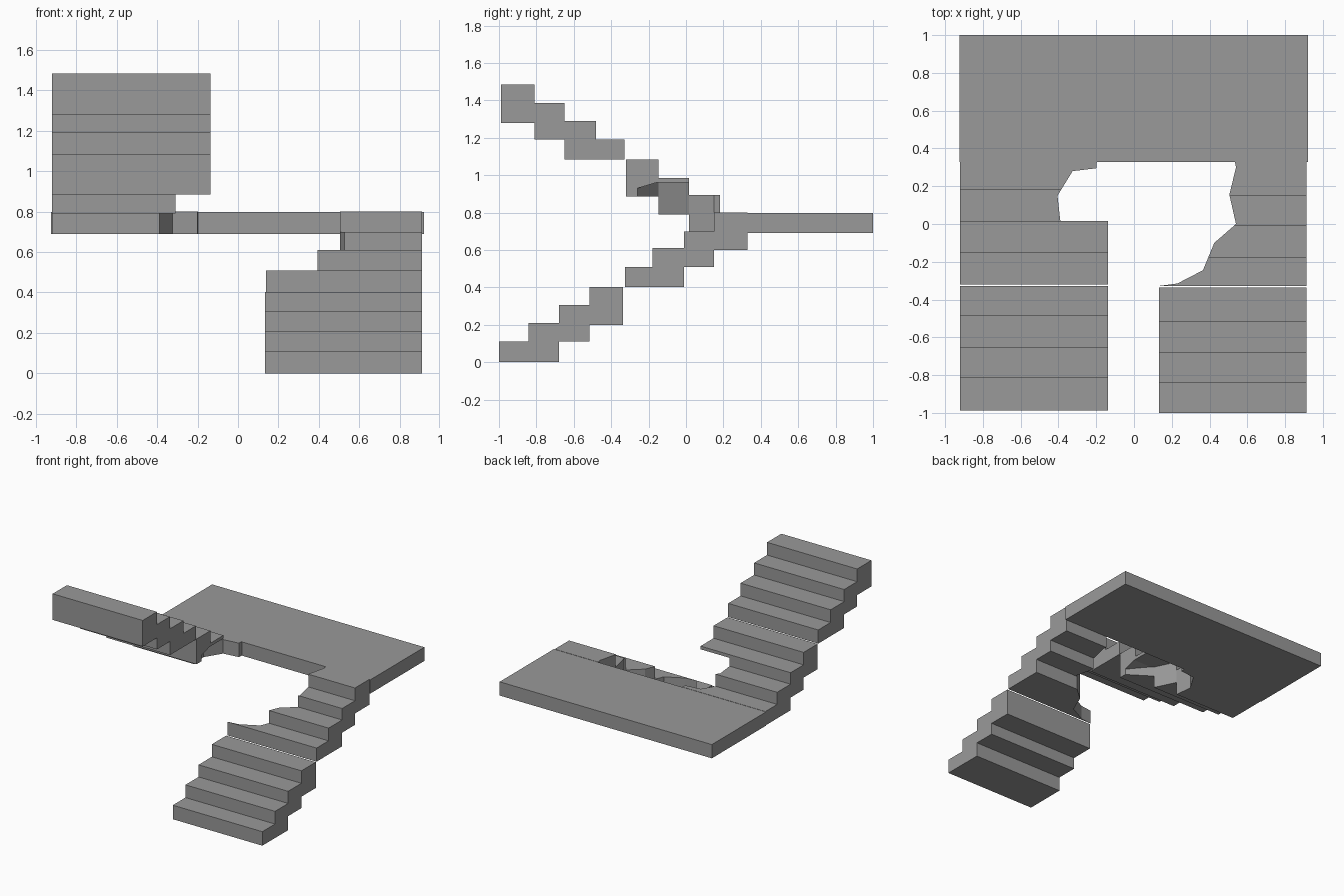
import bpy
import bmesh
from mathutils import Vector

cube = bpy.data.objects.get("Cube")
if cube:
    bpy.data.objects.remove(cube, do_unlink=True)

# Single concrete colour
concrete = bpy.data.materials.new("concrete_grey")
concrete.use_nodes = True
grey = (0.32, 0.32, 0.32, 1)
concrete.diffuse_color = grey
concrete.node_tree.nodes["Principled BSDF"].inputs["Base Color"].default_value = grey


def prism(name, outline, direction, trim=None):
    """Extrude a closed 3D outline along a direction, optionally trimmed by a plane."""
    bm = bmesh.new()
    face = bm.faces.new([bm.verts.new(p) for p in outline])
    ext = bmesh.ops.extrude_face_region(bm, geom=[face], use_keep_orig=True)
    moved = [g for g in ext["geom"] if isinstance(g, bmesh.types.BMVert)]
    bmesh.ops.translate(bm, verts=moved, vec=direction)
    if trim:
        bmesh.ops.bisect_plane(bm, geom=bm.verts[:] + bm.edges[:] + bm.faces[:],
                               plane_co=trim[0], plane_no=trim[1], clear_outer=True)
        bmesh.ops.holes_fill(bm, edges=bm.edges[:], sides=0)
    bmesh.ops.recalc_face_normals(bm, faces=bm.faces[:])
    mesh = bpy.data.meshes.new(name)
    bm.to_mesh(mesh)
    bm.free()
    mesh.materials.append(concrete)
    obj = bpy.data.objects.new(name, mesh)
    bpy.context.collection.objects.link(obj)
    return obj


def flight(name, x0, x1, edges, bottoms, tops):
    """Stair flight: side profile of overlapping treads, extruded across x."""
    upper, lower = [], []
    for a, b, low, high in zip(edges, edges[1:], bottoms, tops):
        upper += [(x0, a, high), (x0, b, high)]
        lower += [(x0, a, low), (x0, b, low)]
    outline = list(dict.fromkeys(upper + lower[::-1]))
    return prism(name, outline, Vector((x1 - x0, 0, 0)))


def break_away(target, plan, z0, z1, trim=None):
    """Remove a jagged chunk from a flight."""
    cutter = prism("break_cutter", [(x, y, z0) for x, y in plan],
                   Vector((0, 0, z1 - z0)), trim)
    cutter.hide_render = True
    mod = target.modifiers.new("broken_edge", "BOOLEAN")
    mod.operation = "DIFFERENCE"
    mod.solver = "EXACT"
    mod.object = cutter
    bpy.context.view_layer.update()
    graph = bpy.context.evaluated_depsgraph_get()
    mesh = bpy.data.meshes.new_from_object(target.evaluated_get(graph))
    target.modifiers.clear()
    target.data = mesh
    bpy.data.objects.remove(cutter, do_unlink=True)


# Landing slab
prism("landing", [(-0.925, 0.328, 0.69), (0.92, 0.328, 0.69),
                  (0.92, 1, 0.69), (-0.925, 1, 0.69)], Vector((0, 0, 0.108)))

# Lower flight, two sections
flight("lower_flight_bottom", 0.133, 0.912, (-1, -0.843, -0.68, -0.515, -0.337),
       (0, 0, 0.11, 0.20), (0.11, 0.21, 0.305, 0.403))
lower_top = flight("lower_flight_top", 0.133, 0.912, (-0.327, -0.178, -0.01, 0.15, 0.328),
                   (0.403, 0.403, 0.51, 0.60), (0.51, 0.61, 0.70, 0.80))

# Upper flight, two sections
flight("upper_flight_top", -0.92, -0.137, (-0.988, -0.811, -0.65, -0.482, -0.328),
       (1.28, 1.19, 1.083, 1.083), (1.485, 1.385, 1.29, 1.19))
upper_bottom = flight("upper_flight_bottom", -0.92, -0.137, (-0.32, -0.147, 0.015, 0.182, 0.328),
                      (0.885, 0.79, 0.69, 0.69), (1.083, 0.985, 0.895, 0.80))

# Broken inner edges
break_away(lower_top, [(0.10, -0.332), (0.23, -0.315), (0.365, -0.245), (0.425, -0.10),
                       (0.54, 0), (0.505, 0.155), (0.54, 0.30), (0.53, 0.35), (0.10, 0.35)],
           0.3, 0.9)
break_away(upper_bottom, [(-0.10, -0.26), (-0.14, -0.26), (-0.31, -0.147), (-0.39, 0.016),
                          (-0.405, 0.15), (-0.325, 0.28), (-0.20, 0.295), (-0.195, 0.35),
                          (-0.10, 0.35)],
           0.6, 0.96, (Vector((0, -0.16, 0.96)), Vector((0, -0.3, 1))))
